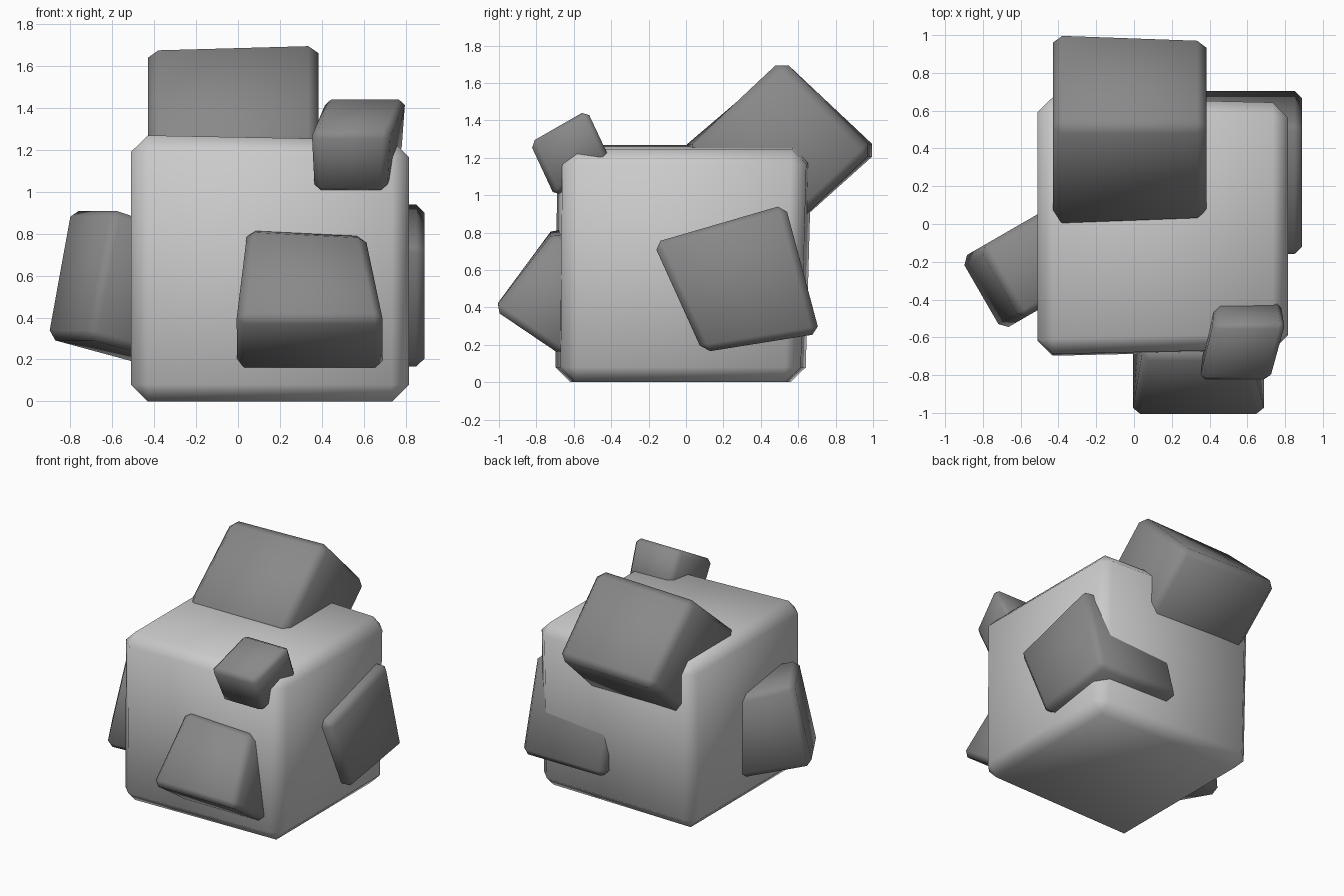
import bpy, bmesh
from math import radians
from mathutils import Matrix

if "Cube" in bpy.data.objects:
    bpy.data.objects.remove(bpy.data.objects["Cube"])

dark = bpy.data.materials.new("dark_grey")
dark.diffuse_color = (.25, .25, .25, 1)
dark.use_nodes = True
dark.node_tree.nodes["Principled BSDF"].inputs["Base Color"].default_value = dark.diffuse_color


def block(name, edges, bevel, turn=0, end=1.0, lift=0.0, mat=dark):
    """Chamfered block: four edges (y, z, x_start, x_end) joined into a solid.
    'turn' rotates it about z; at the +x end, 'end' narrows its depth and
    'lift' raises the upper half."""
    bm = bmesh.new()
    mid = sum(e[0] for e in edges) / 4
    zmid = sum(e[1] for e in edges) / 4
    a = [bm.verts.new((x0, y, z)) for y, z, x0, x1 in edges]
    b = [bm.verts.new((x1, mid + (y - mid) * end, z + lift * (z > zmid + .05)))
         for y, z, x0, x1 in edges]
    bm.faces.new(a)
    bm.faces.new(b[::-1])
    for i in range(4):
        j = (i + 1) % 4
        bm.faces.new((a[j], a[i], b[i], b[j]))
    bmesh.ops.recalc_face_normals(bm, faces=bm.faces)
    bmesh.ops.bevel(bm, geom=bm.edges[:], offset=bevel, segments=1,
                    affect='EDGES', clamp_overlap=True)
    bmesh.ops.transform(bm, matrix=Matrix.Rotation(radians(turn), 4, 'Z'), verts=bm.verts)
    for f in bm.faces:
        f.smooth = True
    me = bpy.data.meshes.new(name)
    bm.to_mesh(me)
    bm.free()
    if mat:
        me.materials.append(mat)
    ob = bpy.data.objects.new(name, me)
    bpy.context.collection.objects.link(ob)
    return ob


# Large main block
block("main_block", [(-.70, 0, -.51, .815), (.64, 0, -.51, .815),
                     (.675, 1.27, -.51, .815), (-.69, 1.27, -.51, .815)],
      .08, end=.955, lift=-.025, mat=None)

# Tilted block on the upper back edge
block("top_block", [(.515, 1.705, -.43, .385), (1.035, 1.24, -.43, .385),
                    (.52, .78, -.43, .385), (-.035, 1.24, -.43, .385)],
      .05, end=.94, lift=.025)

# Block wrapping the right back corner
block("right_block", [(-.175, .745, .2, .89), (.53, .95, .2, .89),
                      (.715, .26, .2, .89), (.09, .16, .2, .89)], .04)

# Tapered block on the front
block("front_block", [(-1.03, .39, -.01, .695), (-.70, .84, .045, .605),
                      (-.33, .58, .05, .62), (-.66, .14, -.01, .695)], .04, lift=-.03)

# Small block on the upper front right corner
block("small_block", [(-.835, 1.28, .345, .72), (-.53, 1.455, .42, .805),
                      (-.41, 1.20, .43, .785), (-.70, .99, .36, .705)], .03)

# Block leaning out of the left side
block("left_block", [(-.895, .30, -.30, .14), (-.765, .92, -.30, .14),
                     (-.16, .74, -.30, .14), (-.30, .16, -.30, .14)], .04, turn=-60)
